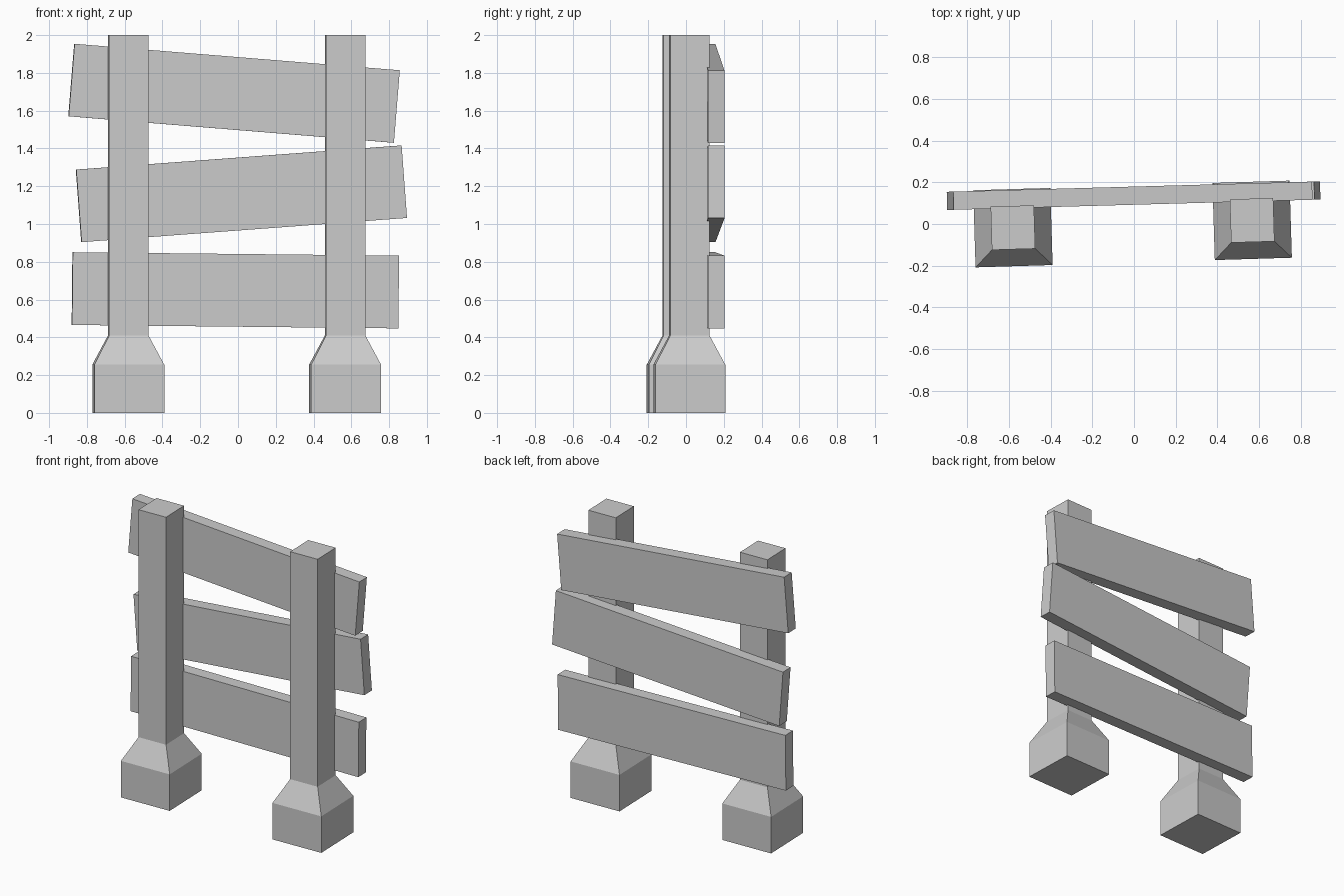
import bpy, bmesh
from math import radians
from mathutils import Matrix

if "Cube" in bpy.data.objects:
    bpy.data.objects.remove(bpy.data.objects["Cube"])

YAW = radians(1.75)


def make_object(name, bm):
    bmesh.ops.recalc_face_normals(bm, faces=bm.faces)
    mesh = bpy.data.meshes.new(name)
    bm.to_mesh(mesh)
    bm.free()
    obj = bpy.data.objects.new(name, mesh)
    bpy.context.collection.objects.link(obj)
    return obj


def post(name, x, y):
    # square rings (half width, height) lofted into foot, flare and shaft
    bm = bmesh.new()
    rings = []
    for h, z in [(0.185, 0), (0.185, 0.255), (0.104, 0.41), (0.104, 2.0)]:
        rings.append([bm.verts.new((sx * h, sy * h, z))
                      for sx, sy in [(-1, -1), (1, -1), (1, 1), (-1, 1)]])
    for a, b in zip(rings, rings[1:]):
        for i in range(4):
            j = (i + 1) % 4
            bm.faces.new((a[i], a[j], b[j], b[i]))
    bm.faces.new(rings[0][::-1])
    bm.faces.new(rings[-1])
    obj = make_object(name, bm)
    obj.location = (x, y, 0)
    obj.rotation_euler.z = YAW


def plank(name, x, z, tilt):
    # box sized, tilted in the fence plane, then turned with the fence
    bm = bmesh.new()
    bmesh.ops.create_cube(bm, size=1)
    bmesh.ops.scale(bm, vec=(1.728, 0.087, 0.385), verts=bm.verts)
    obj = make_object(name, bm)
    obj.matrix_world = (Matrix.Translation((x, 0.136 + x * 0.028, z))
                        @ Matrix.Rotation(radians(1.6), 4, 'Z')
                        @ Matrix.Rotation(radians(-tilt), 4, 'Y'))


# Posts with flared feet
post("left_post", -0.581, -0.0175)
post("right_post", 0.567, 0.0175)

# Crooked planks behind the posts
plank("top_plank", -0.021, 1.692, -4.65)
plank("middle_plank", 0.018, 1.16, 4.25)
plank("bottom_plank", -0.014, 0.649, -0.6)
